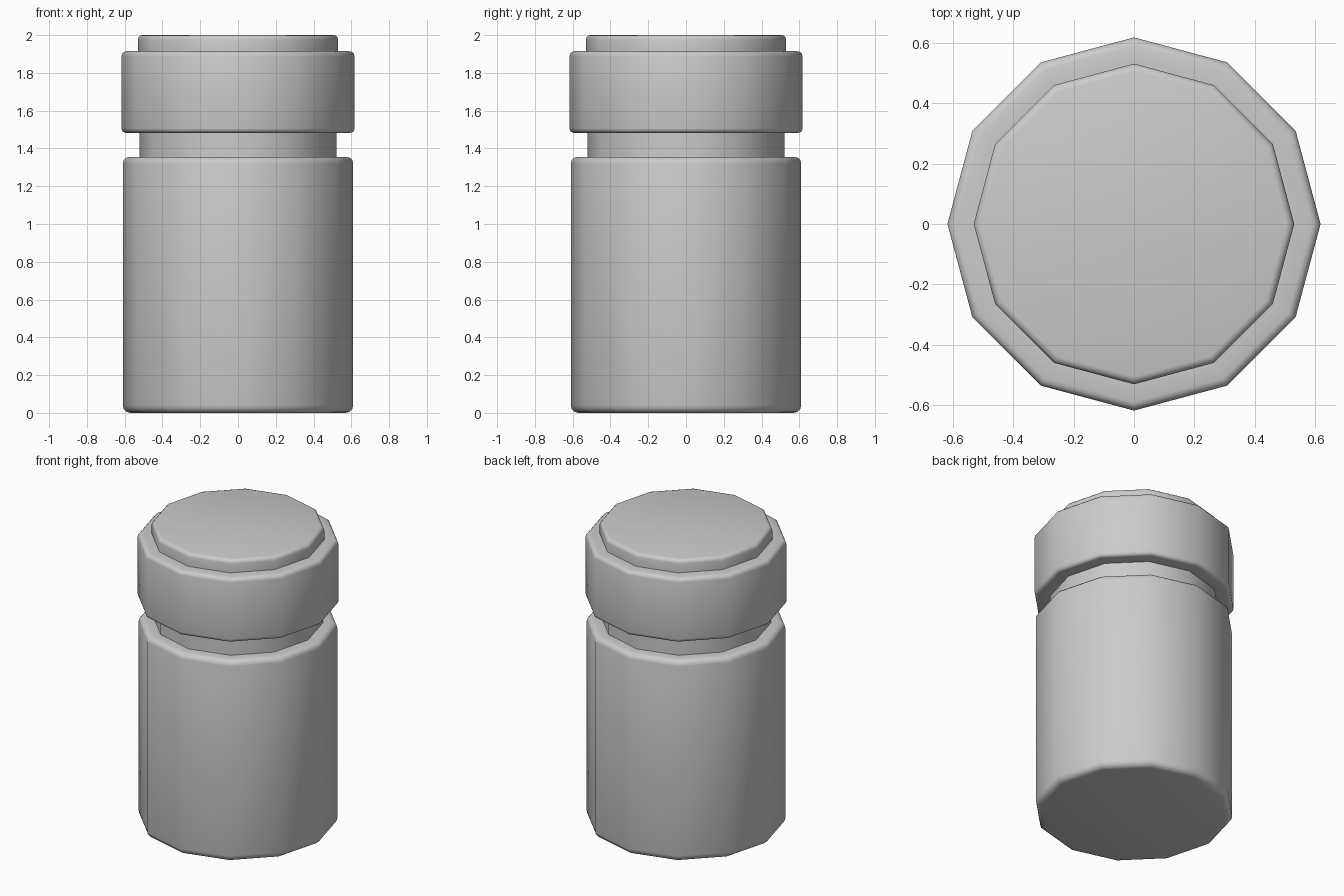
import bpy, bmesh, math

if "Cube" in bpy.data.objects:
    bpy.data.objects.remove(bpy.data.objects["Cube"])

SIDES = 12


def arc(cx, cz, r, start, end, steps=3):
    """Quarter-round profile points."""
    return [(cx + r * math.cos(math.radians(start + (end - start) * i / steps)),
             cz + r * math.sin(math.radians(start + (end - start) * i / steps)))
            for i in range(steps + 1)]


def lathe(name, profile):
    """Spin a bottom-to-top (radius, z) profile into a capped 12-sided solid."""
    bm = bmesh.new()
    rings = [[bm.verts.new((r * math.cos(2 * math.pi * k / SIDES),
                            r * math.sin(2 * math.pi * k / SIDES), z))
              for k in range(SIDES)] for r, z in profile]
    for a, b in zip(rings, rings[1:]):
        for k in range(SIDES):
            n = (k + 1) % SIDES
            bm.faces.new((a[k], a[n], b[n], b[k]))
    bm.faces.new(rings[0][::-1])
    bm.faces.new(rings[-1])
    mesh = bpy.data.meshes.new(name)
    bm.to_mesh(mesh)
    bm.free()
    obj = bpy.data.objects.new(name, mesh)
    bpy.context.collection.objects.link(obj)
    bpy.ops.object.select_all(action='DESELECT')
    obj.select_set(True)
    bpy.context.view_layer.objects.active = obj
    bpy.ops.object.shade_smooth_by_angle(angle=math.radians(40))
    return obj


# Jar body with rounded base and shoulder, stepping in to the neck
lathe("jar_body",
      arc(0.57, 0.04, 0.04, -90, 0) + arc(0.575, 1.32, 0.035, 0, 90)
      + [(0.522, 1.355), (0.522, 1.483)])

# Lid with rounded rims and a raised top disc
lathe("jar_lid",
      [(0.522, 1.483)] + arc(0.594, 1.506, 0.023, -90, 0)
      + arc(0.589, 1.887, 0.028, 0, 90)
      + [(0.53, 1.915)] + arc(0.505, 1.975, 0.025, 0, 90))
